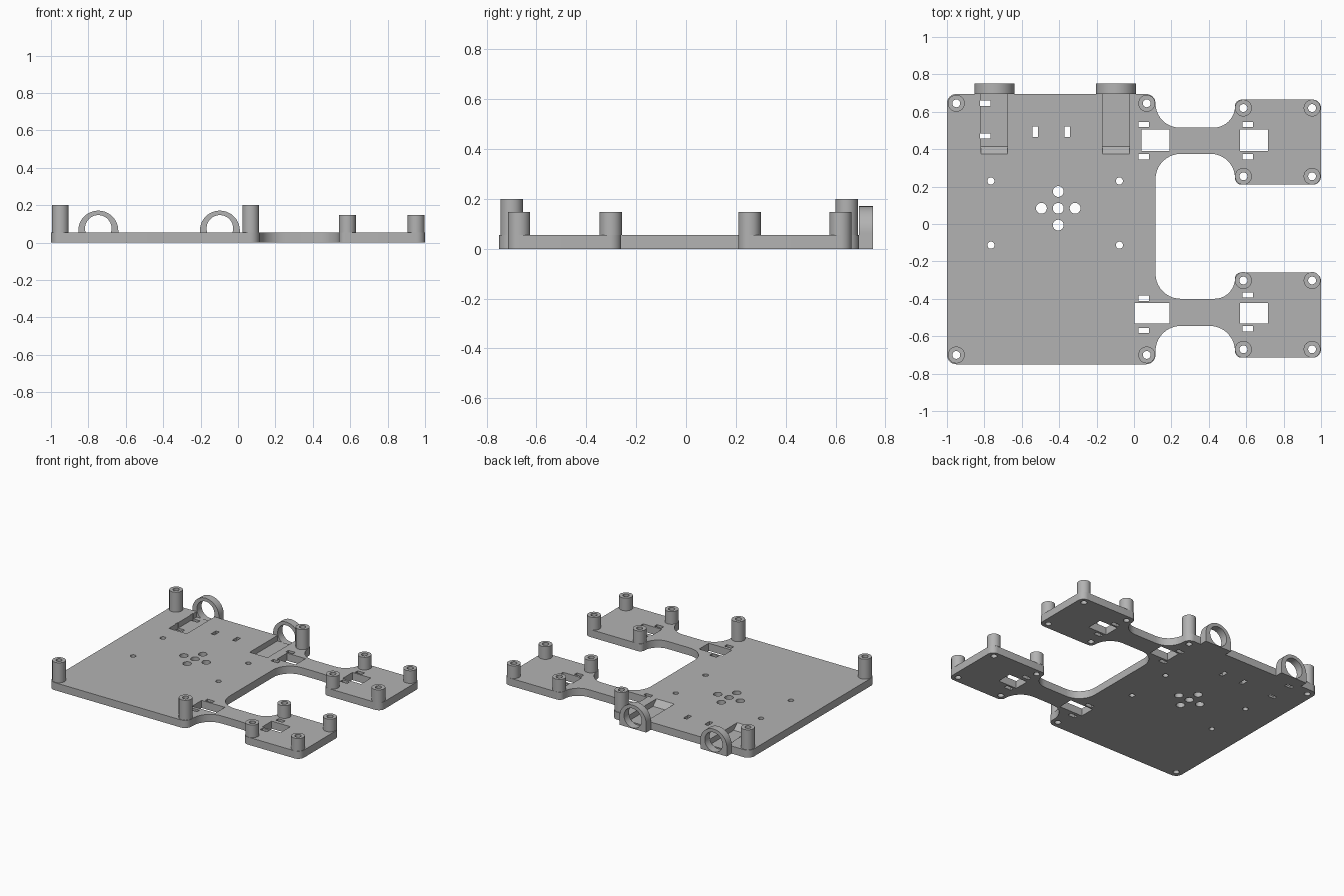
import bpy, bmesh, math
from mathutils import Vector

if "Cube" in bpy.data.objects:
    bpy.data.objects.remove(bpy.data.objects["Cube"])

T = 0.055                      # plate thickness
grey = bpy.data.materials.new("grey plastic")
grey.diffuse_color = (0.45, 0.45, 0.45, 1)
grey.use_nodes = True
grey.node_tree.nodes["Principled BSDF"].inputs["Base Color"].default_value = grey.diffuse_color


def finish(name, bm, mat=grey):
    bmesh.ops.recalc_face_normals(bm, faces=bm.faces)
    me = bpy.data.meshes.new(name)
    bm.to_mesh(me)
    bm.free()
    me.materials.append(mat)
    ob = bpy.data.objects.new(name, me)
    bpy.context.collection.objects.link(ob)
    return ob


def extrude(bm, pts, vec):
    """Closed prism from a flat outline."""
    f = bm.faces.new([bm.verts.new(p) for p in pts])
    r = bmesh.ops.extrude_face_region(bm, geom=[f])
    bmesh.ops.translate(bm, vec=vec, verts=[g for g in r["geom"] if isinstance(g, bmesh.types.BMVert)])


def circle(x, y, r, z, n=32):
    return [(x + r * math.cos(2 * math.pi * i / n), y + r * math.sin(2 * math.pi * i / n), z) for i in range(n)]


def rounded(corners, n=10):
    """Fillet every right-angle corner (x, y, radius)."""
    out = []
    for i, (x, y, r) in enumerate(corners):
        p = Vector((x, y, 0))
        a, b = corners[i - 1], corners[(i + 1) % len(corners)]
        u = (Vector((a[0], a[1], 0)) - p).normalized()
        v = (Vector((b[0], b[1], 0)) - p).normalized()
        c = p + r * (u + v)
        for k in range(n + 1):
            t = k / n * math.pi / 2
            out.append(c - r * (v * math.cos(t) + u * math.sin(t)))
    return out


def cut(target, cutter):
    m = target.modifiers.new("cut", 'BOOLEAN')
    m.operation, m.solver, m.object = 'DIFFERENCE', 'EXACT', cutter
    bpy.context.view_layer.objects.active = target
    bpy.ops.object.modifier_apply(modifier=m.name)
    bpy.data.objects.remove(cutter)


# Plate outline: main deck, two necks and two side pads
outline = [(-1, -.75, .05), (.115, -.75, .05), (.115, -.545, .135), (.54, -.545, .135),
           (.54, -.715, .035), (1, -.715, .045), (1, -.26, .045), (.54, -.26, .03),
           (.54, -.40, .11), (.115, -.40, .135), (.115, .375, .135), (.54, .375, .13),
           (.54, .21, .035), (1, .21, .045), (1, .665, .045), (.54, .665, .035),
           (.54, .515, .115), (.115, .515, .13), (.115, .695, .05), (-1, .695, .05)]
bm = bmesh.new()
extrude(bm, rounded(outline), (0, 0, T))
plate = finish("base_plate", bm)

# Two recessed channels with a sloped inner end
RINGS = (-.747, -.097)
bm = bmesh.new()
for x in RINGS:
    prof = [(.375, T), (.415, .015), (.72, .015), (.72, .08), (.375, .08)]
    extrude(bm, [(x - .072, y, z) for y, z in prof], (.144, 0, 0))
cut(plate, finish("channel_cutter", bm))

# Through holes: post bores, screw holes, windows and tie slots
main_posts = [(x, y) for x in (-.95, .068) for y in (-.70, .645)]
pad_posts = [(x, y) for x in (.585, .952) for y in (-.67, -.302, .255, .62)]
holes = [(x, y, .021) for x, y in main_posts + pad_posts]
holes += [(x, y, .019) for x in (-.765, -.078) for y in (.23, -.113)]
holes += [(-.405 + dx, .084 + dy, .029) for dx, dy in ((0, 0), (.09, 0), (-.09, 0), (0, .09), (0, -.09))]
slots = [(.04, .19, .39, .505), (.567, .717, .39, .505),
         (.003, .19, -.532, -.422), (.567, .717, -.532, -.422)]
for cx, cy in [(.051, .532), (.051, .36), (.608, .532), (.608, .36), (.051, -.397), (.051, -.569),
               (.608, -.38), (.608, -.56), (-.795, .645), (-.795, .47)]:
    slots.append((cx - .028, cx + .028, cy - .014, cy + .014))
for cx in (-.528, -.357):
    slots.append((cx - .014, cx + .014, .464, .52))
bm = bmesh.new()
for x, y, r in holes:
    extrude(bm, circle(x, y, r, -.05), (0, 0, .2))
for x0, x1, y0, y1 in slots:
    extrude(bm, [(x0, y0, -.05), (x1, y0, -.05), (x1, y1, -.05), (x0, y1, -.05)], (0, 0, .2))
cut(plate, finish("hole_cutter", bm))


# Hollow standoff posts
def post(name, x, y, top):
    bm = bmesh.new()
    rings = [[bm.verts.new(p) for p in circle(x, y, r, z)]
             for r, z in ((.045, T), (.045, top), (.021, top), (.021, T))]
    for a, b in zip(rings, rings[1:]):
        for i in range(32):
            j = (i + 1) % 32
            bm.faces.new((a[i], a[j], b[j], b[i]))
    return finish(name, bm)


parts = [plate]
parts += [post("main_post", x, y, .20) for x, y in main_posts]
parts += [post("pad_post", x, y, .147) for x, y in pad_posts]

# Arched holder rings on the back edge, flat at the bottom
for x in RINGS:
    bm = bmesh.new()
    arch = [(x + .107 * math.cos(math.pi * i / 24), .695, .064 + .107 * math.sin(math.pi * i / 24)) for i in range(25)]
    extrude(bm, [(x + .107, .695, 0)] + arch + [(x - .107, .695, 0)], (0, .055, 0))
    holder = finish("holder_ring", bm)
    bm = bmesh.new()
    extrude(bm, [(px, .6, pz) for px, pz, _ in circle(x, .076, .071, 0, 40)], (0, .3, 0))
    cut(holder, finish("bore_cutter", bm))
    parts.append(holder)

# Smooth the curved walls, keep the edges crisp
bpy.ops.object.select_all(action='DESELECT')
for ob in parts:
    ob.select_set(True)
bpy.context.view_layer.objects.active = plate
bpy.ops.object.shade_smooth_by_angle(angle=math.radians(30))
